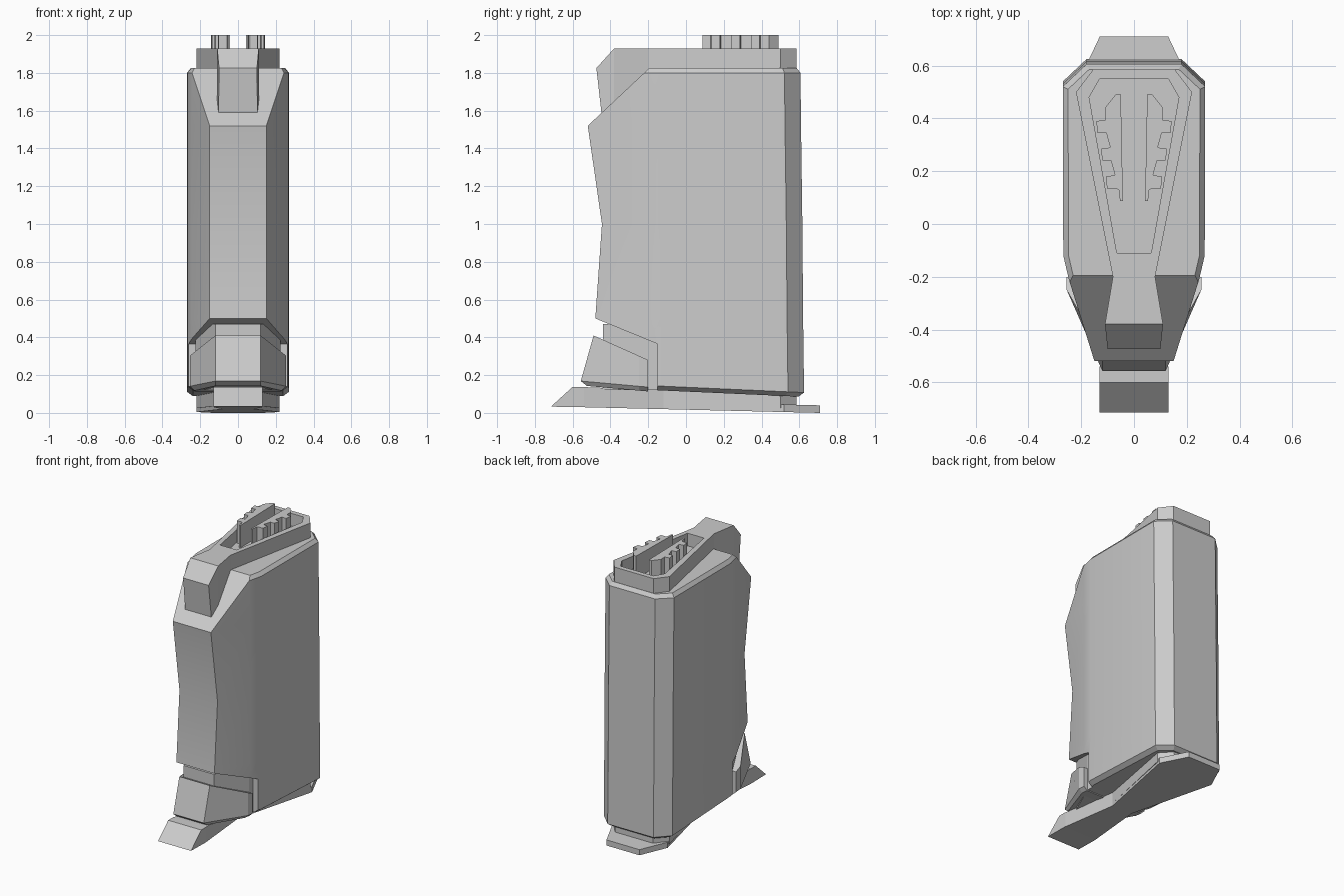
import bpy, bmesh
from mathutils import Vector

if "Cube" in bpy.data.objects:
    bpy.data.objects.remove(bpy.data.objects["Cube"])


def ring(half, z, slope=0.0, y0=0.0):
    """Mirror a half outline (front to back) into a closed ring; slope tilts it along y."""
    pts = half + [(-x, y) for x, y in reversed(half)]
    return [(x, y, z + slope * (y - y0)) for x, y in pts]


def loft(name, rings, cuts=(), smooth=False):
    """Skin stacked rings, then slice with (point, normal) planes in the y-z plane."""
    bm = bmesh.new()
    rows = [[bm.verts.new(p) for p in r] for r in rings]
    n = len(rows[0])
    for a, b in zip(rows, rows[1:]):
        for i in range(n):
            j = (i + 1) % n
            bm.faces.new((a[i], a[j], b[j], b[i]))
    bm.faces.new(rows[0][::-1])
    bm.faces.new(rows[-1])
    bmesh.ops.recalc_face_normals(bm, faces=bm.faces[:])
    for (py, pz), (ny, nz) in cuts:
        bmesh.ops.bisect_plane(bm, geom=bm.verts[:] + bm.edges[:] + bm.faces[:],
                               plane_co=Vector((0, py, pz)), plane_no=Vector((0, ny, nz)),
                               clear_outer=True)
        bmesh.ops.holes_fill(bm, edges=[e for e in bm.edges if e.is_boundary])
    bmesh.ops.recalc_face_normals(bm, faces=bm.faces[:])
    me = bpy.data.meshes.new(name)
    bm.to_mesh(me)
    bm.free()
    ob = bpy.data.objects.new(name, me)
    bpy.context.collection.objects.link(ob)
    if smooth:
        bpy.ops.object.select_all(action='DESELECT')
        ob.select_set(True)
        bpy.context.view_layer.objects.active = ob
        bpy.ops.object.shade_smooth_by_angle(angle=0.4)
    return ob


def side_prism(name, prof, w):
    """Extrude a (y, z) side profile across x."""
    return loft(name, [[(x, y, z) for y, z in prof] for x in (-w, w)])


def subtract(ob, cutter):
    m = ob.modifiers.new("cut", 'BOOLEAN')
    m.operation, m.solver, m.object = 'DIFFERENCE', 'EXACT', cutter
    bpy.ops.object.select_all(action='DESELECT')
    ob.select_set(True)
    bpy.context.view_layer.objects.active = ob
    bpy.ops.object.modifier_apply(modifier=m.name)
    bpy.data.objects.remove(cutter)


# Main casing: one section swept up, front edge following the waisted grip
def section(f, b, s=0.0):
    return [(0.15 - s / 2, f + s), (0.247 - s, -0.21), (0.268 - s, -0.12),
            (0.27 - s, b - 0.085 - s / 2), (0.18 - s / 2, b - s)]

T = dict(slope=-0.045, y0=0.62)
body = loft("casing", [
    ring(section(-0.47, 0.625, 0.03), 0.085, **T),
    ring(section(-0.47, 0.625), 0.108, **T),
    ring(section(-0.48, 0.62), 0.5),
    ring(section(-0.445, 0.616), 1.0),
    ring(section(-0.52, 0.609), 1.52),
    ring(section(-0.52, 0.606), 1.80),
    ring(section(-0.52, 0.606, 0.02), 1.825)],
    cuts=[((-0.52, 1.52), (-0.30, 0.32))], smooth=True)
subtract(body, side_prism("notch_cutter", [(-0.15, -0.1), (-0.15, 0.365), (-0.48, 0.5),
                                           (-1, 0.71), (-1, -0.1)], 0.5))

# Inner core seen in the gap above the foot
core_half = [(0.12, -0.44), (0.225, -0.2), (0.225, 0)]
loft("inner_core", [ring(core_half, 0.12), ring(core_half, 0.47)],
     cuts=[((-0.44, 0.47), (0.0, 1.0))])

# Foot block below the notch
def foot(f, s=0.0):
    return [(0.12, f + s), (0.255 - s, -0.25), (0.255 - s, -0.2)]

F = dict(slope=-0.09, y0=-0.55)
loft("foot_block", [ring(foot(-0.55, 0.025), 0.145, **F), ring(foot(-0.557), 0.168, **F),
                    ring(foot(-0.478), 0.45)],
     cuts=[((-0.49, 0.41), (0.13, 0.29))])

# Base plate: thin keel-shaped plate, raised riser on it, and front tongue
S = dict(slope=-0.024, y0=0.71)
keel = [(0.13, -0.55), (0.08, -0.12), (0.22, 0.52), (0.13, 0.71)]
riser = [(0.13, -0.55), (0.08, -0.12), (0.22, 0.5), (0.15, 0.585)]
loft("base_plate", [ring(keel, 0.0, **S), ring(keel, 0.04, **S)])
loft("base_riser", [ring(riser, 0.02, **S), ring(riser, 0.095, slope=-0.04, y0=0.5)])
side_prism("base_tongue", [(-0.715, 0.033), (-0.6, 0.138), (-0.54, 0.138), (-0.54, 0.03)], 0.13)

# Top cap with front nose, hollowed by a tapered recess
cap_half = [(0.10, -0.476), (0.11, -0.38), (0.08, -0.2), (0.22, 0.5), (0.155, 0.585)]
cap = loft("top_cap", [ring(cap_half, 1.59), ring(cap_half, 1.93)],
           cuts=[((-0.38, 1.93), (-0.10, 0.09)), ((-0.475, 1.83), (-0.22, -0.025))])
well = [(0.065, -0.11), (0.17, 0.48), (0.13, 0.55)]
subtract(cap, loft("recess_cutter", [ring(well, 1.84), ring(well, 2.1)]))

# Pair of toothed contact rows standing in the recess
row = [(0.05, 0.49), (0.07, 0.49), (0.11, 0.44)]
for k in range(3):
    x, y = 0.108 - 0.018 * k, 0.395 - 0.105 * k
    row += [(x, y), (x + 0.035, y - 0.005), (x + 0.03, y - 0.05), (x - 0.003, y - 0.05)]
row += [(0.058, 0.13), (0.053, 0.087), (0.042, 0.087)]
for side, s in (("right", 1), ("left", -1)):
    loft("contact_row_" + side, [[(s * x, y, z) for x, y in row] for z in (1.82, 2.0)])
